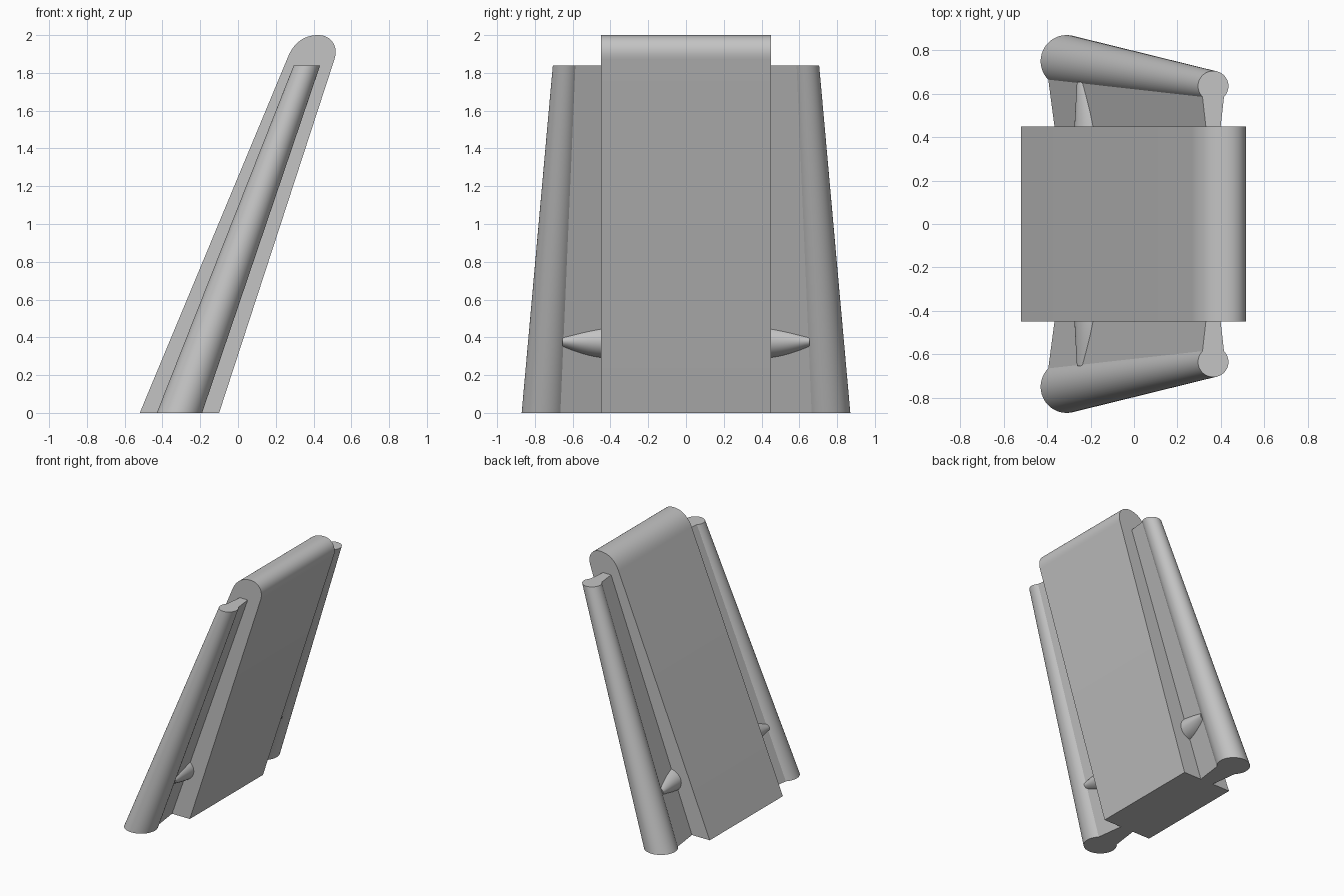
import bpy, bmesh, math
from mathutils import Vector
from mathutils.geometry import interpolate_bezier

cube = bpy.data.objects.get("Cube")
if cube:
    bpy.data.objects.remove(cube, do_unlink=True)

grey = bpy.data.materials.new("plain_grey")
grey.use_nodes = True
colour = (0.55, 0.55, 0.55, 1)
grey.diffuse_color = colour
grey.node_tree.nodes["Principled BSDF"].inputs["Base Color"].default_value = colour


def loft(name, rings, mirror=False):
    """Skin equal-length rings, cap both ends, smooth the curved faces."""
    bm = bmesh.new()
    loops = [[bm.verts.new(p) for p in ring] for ring in rings]
    n = len(loops[0])
    for low, high in zip(loops, loops[1:]):
        for i in range(n):
            j = (i + 1) % n
            bm.faces.new((low[i], low[j], high[j], high[i]))
    bm.faces.new(loops[0])
    bm.faces.new(loops[-1])
    bmesh.ops.recalc_face_normals(bm, faces=bm.faces)
    mesh = bpy.data.meshes.new(name)
    bm.to_mesh(mesh)
    bm.free()
    mesh.materials.append(grey)
    obj = bpy.data.objects.new(name, mesh)
    bpy.context.collection.objects.link(obj)
    if mirror:
        mod = obj.modifiers.new("both_sides", 'MIRROR')
        mod.use_axis = (False, True, False)
    bpy.ops.object.select_all(action='DESELECT')
    obj.select_set(True)
    bpy.context.view_layer.objects.active = obj
    bpy.ops.object.shade_smooth_by_angle(angle=math.radians(30))
    return obj


# Leaning slab with a rounded top
def bezier(*pts):
    return interpolate_bezier(*[Vector(p) for p in pts], 14)


crown = bezier((0.267, 1.89), (0.302, 1.97), (0.36, 2), (0.425, 2))
crown += bezier((0.425, 2), (0.49, 2), (0.535, 1.945), (0.51, 1.87))[1:]
outline = [(-0.1, 0), (-0.52, 0)] + [(p[0], p[1]) for p in crown]
loft("leaning_slab", [[(x, y, z) for x, z in outline] for y in (-0.45, 0.45)])


# Tapered round rails, each joined to the slab by a flaring web
def keyhole(cx, cy, z, radius, web):
    ring = []
    for i in range(41):
        a = math.radians(-45 + 270 * i / 40)
        ring.append((cx + radius * math.cos(a), cy + radius * math.sin(a), z))
    return ring + [(cx - web, 0.44, z), (cx + web, 0.44, z)]


loft("side_rails", [keyhole(-0.31, 0.75, 0, 0.12, 0.055),
                    keyhole(0.365, 0.635, 1.84, 0.07, 0.033)], mirror=True)


# Bulging pegs that taper from the slab to the rails
def oval(y, rx, rz):
    return [(-0.17 + rx * math.cos(a), y, 0.38 + rz * math.sin(a))
            for a in (math.tau * i / 40 for i in range(40))]


pegs = []
for i in range(9):
    t = i / 8
    pegs.append(oval(0.44 + 0.215 * t, 0.105 - 0.012 * t, 0.09 - 0.02 * t - 0.03 * t * t))
loft("side_pegs", pegs, mirror=True)
